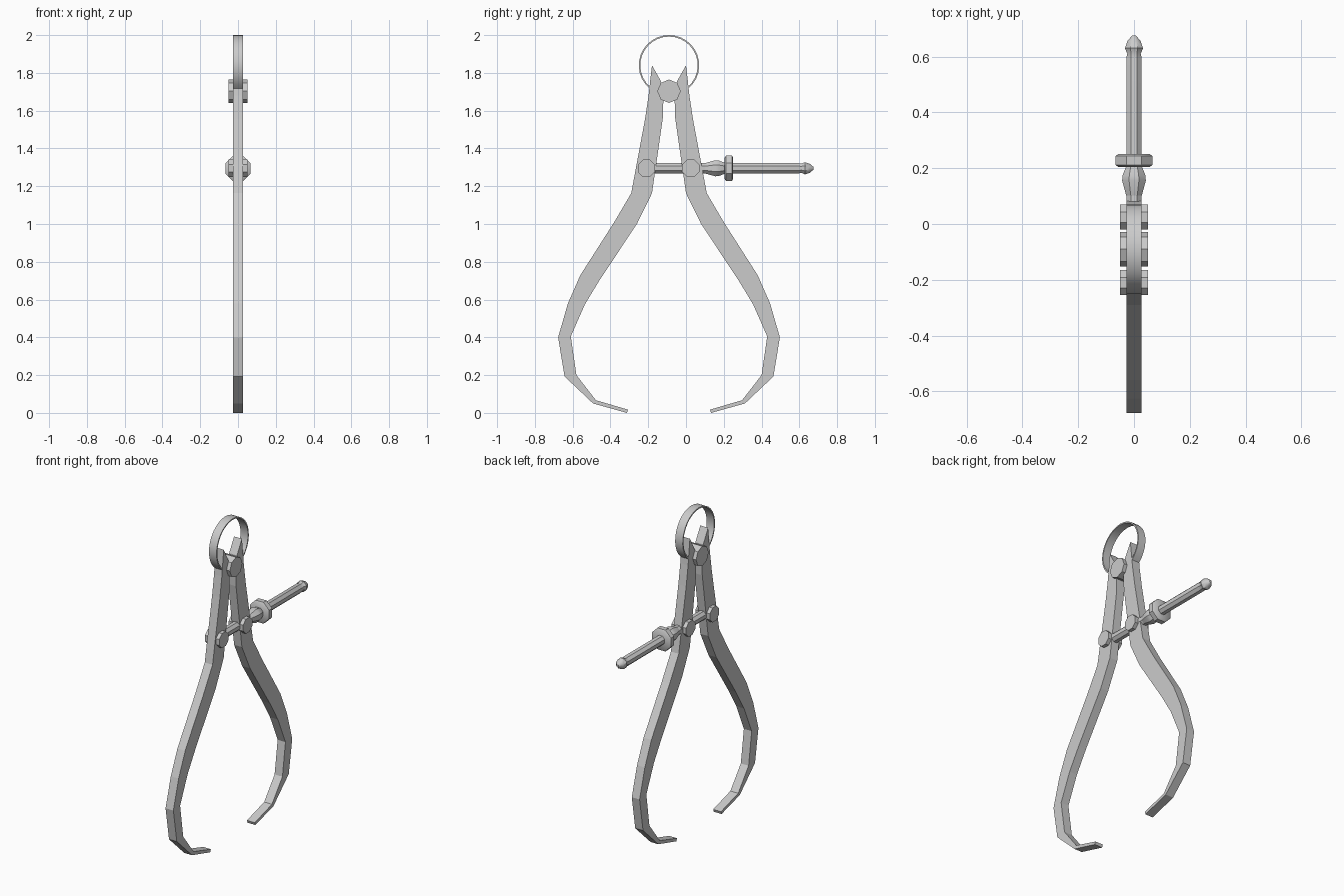
import bpy, bmesh
from math import sin, cos, pi, radians

if "Cube" in bpy.data.objects:
    bpy.data.objects.remove(bpy.data.objects["Cube"])

CY = -0.09      # symmetry plane of the legs
ROD_Z = 1.295   # height of the adjusting rod


def finish(name, bm, smooth=None):
    bmesh.ops.recalc_face_normals(bm, faces=bm.faces)
    me = bpy.data.meshes.new(name)
    bm.to_mesh(me)
    bm.free()
    ob = bpy.data.objects.new(name, me)
    bpy.context.collection.objects.link(ob)
    if smooth:
        bpy.ops.object.select_all(action='DESELECT')
        bpy.context.view_layer.objects.active = ob
        ob.select_set(True)
        bpy.ops.object.shade_smooth_by_angle(angle=radians(smooth))
    return ob


def strip(name, outer, inner, half, smooth=None):
    """Solid band between two (y, z) outlines, thick along x."""
    bm = bmesh.new()
    rows = [[bm.verts.new((x, p[0], p[1])) for x, p in
             ((-half, o), (half, o), (half, i), (-half, i))]
            for o, i in zip(outer, inner)]
    for a, b in zip(rows, rows[1:]):
        for k in range(4):
            n = (k + 1) % 4
            bm.faces.new((a[k], a[n], b[n], b[k]))
    bm.faces.new(rows[0])
    bm.faces.new(rows[-1])
    bmesh.ops.remove_doubles(bm, verts=bm.verts, dist=0.0005)
    return finish(name, bm, smooth)


def lathe_y(name, profile, n=8):
    """Revolve (y, radius) points around the rod axis."""
    bm = bmesh.new()
    rings = [[bm.verts.new((r * cos((k + .5) * 2 * pi / n), y,
                            ROD_Z + r * sin((k + .5) * 2 * pi / n)))
              for k in range(n)] for y, r in profile]
    for a, b in zip(rings, rings[1:]):
        for k in range(n):
            m = (k + 1) % n
            bm.faces.new((a[k], a[m], b[m], b[k]))
    bm.faces.new(rings[0])
    bm.faces.new(rings[-1])
    return finish(name, bm, 40)


def pin(name, y, z, r, turn=0):
    """Octagonal pin running along x."""
    bm = bmesh.new()
    ends = [[bm.verts.new((x, y + r * sin(turn + k * pi / 4),
                           z + r * cos(turn + k * pi / 4)))
             for k in range(8)] for x in (-0.05, 0.05)]
    for e in ends:
        bm.faces.new(e)
    for k in range(8):
        m = (k + 1) % 8
        bm.faces.new((ends[0][k], ends[0][m], ends[1][m], ends[1][k]))
    return finish(name, bm)


# Curved legs: (distance from symmetry plane, height)
outer = [(.09, 1.84), (.10, 1.755), (.108, 1.68), (.127, 1.555), (.20, 1.163),
         (.29, 1.01), (.47, .728), (.535, .58), (.587, .40), (.553, .193),
         (.402, .055), (.223, .005)]
inner = [(.09, 1.84), (.042, 1.755), (.03, 1.66), (.032, 1.565), (.09, 1.163),
         (.17, 1.0), (.365, .707), (.445, .575), (.52, .405), (.49, .20),
         (.387, .072), (.217, .022)]
for side, label in ((1, "right"), (-1, "left")):
    place = lambda pts: [(CY + side * d, max(z - .005, 0)) if z < .1 else (CY + side * d, z)
                         for d, z in pts]
    strip(label + "_leg", place(outer), place(inner), 0.027)

# Open spring band, ends held in the legs
angles = [radians(-50 + 280 * i / 24) for i in range(25)]
arc = lambda r: [(CY + r * cos(a), 1.84 + r * sin(a)) for a in angles]
strip("spring_band", arc(0.16), arc(0.152), 0.026, 40)

# Pivot and rod pins
pin("pivot_pin", CY, 1.703, 0.062)
pin("left_rod_pin", CY - 0.12, ROD_Z, 0.049, pi / 8)
pin("right_rod_pin", CY + 0.115, ROD_Z, 0.049, pi / 8)

# Adjusting rod with pointed tip
lathe_y("adjusting_rod", [(-.21, .03), (.595, .03), (.61, .026), (.63, .035),
                          (.655, .026), (.675, .008)])

# Adjusting nut: tapered collar and knurled disc
lathe_y("nut_collar", [(.095, .028), (.155, .046), (.175, .044), (.208, .03)])
lathe_y("nut_disc", [(.205, .062), (.212, .072), (.243, .072), (.25, .062)])
